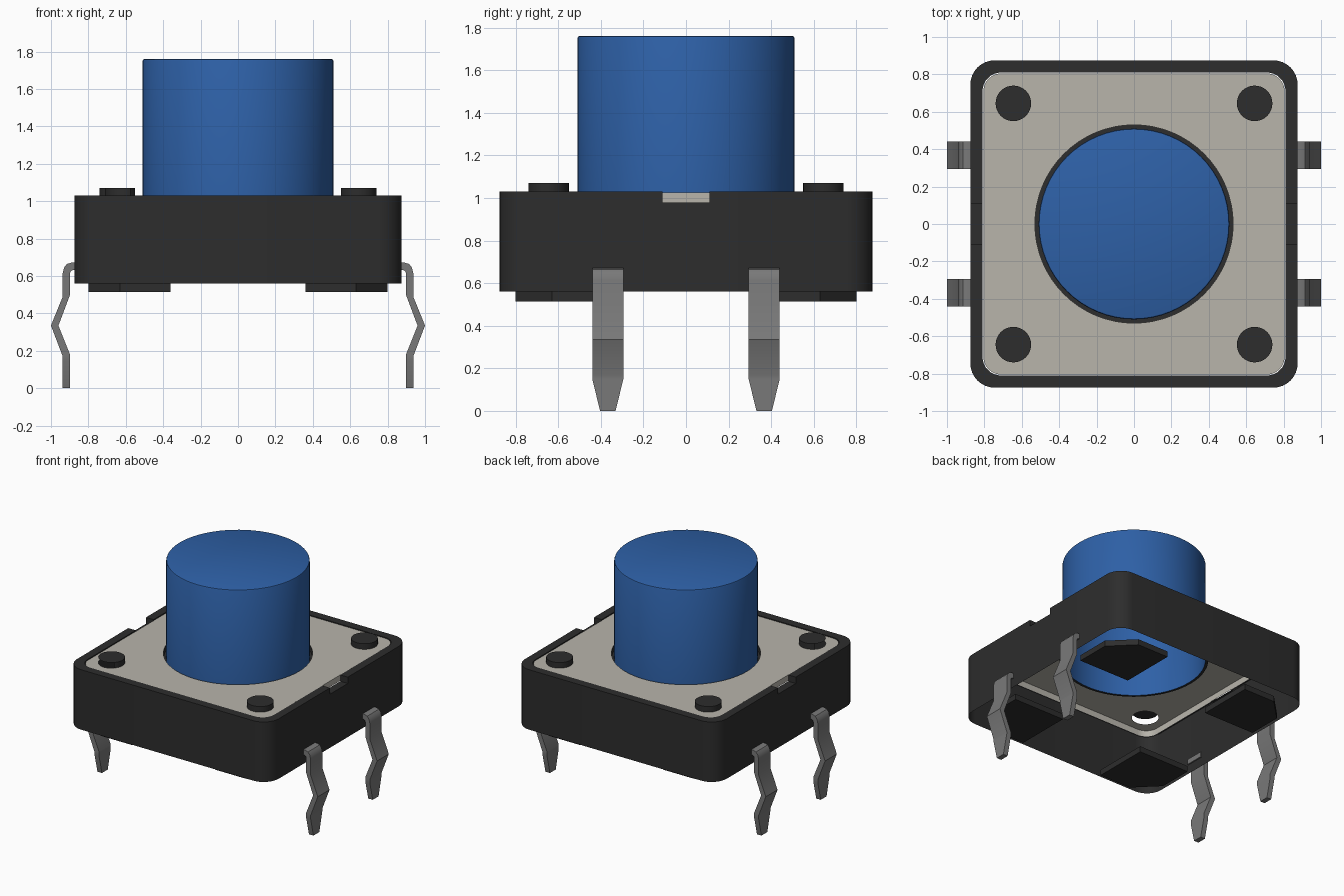
import bpy, bmesh, math
from math import cos, sin, pi

if "Cube" in bpy.data.objects:
    bpy.data.objects.remove(bpy.data.objects["Cube"], do_unlink=True)


def material(name, rgb, rough=0.6):
    m = bpy.data.materials.new(name)
    m.use_nodes = True
    m.diffuse_color = (*rgb, 1)
    b = m.node_tree.nodes["Principled BSDF"]
    b.inputs["Base Color"].default_value = (*rgb, 1)
    b.inputs["Roughness"].default_value = rough
    return m


BLACK = material("black plastic", (0.026, 0.026, 0.026))
BLUE = material("blue plastic", (0.027, 0.118, 0.386))
PLATE = material("warm grey metal", (0.48, 0.46, 0.41))
STEEL = material("grey steel", (0.19, 0.19, 0.19))

TOP, BASE, SEAT = 1.03, 0.56, 0.98      # rim, wall bottom, plate seat heights
HALF, IN = 0.875, 0.81                  # outer and inner half widths of the body
POST, POST_R = 0.645, 0.095
NOTCH = 0.11


def circle(r, z, n=64, cx=0, cy=0):
    return [(cx + r * cos(2 * pi * i / n), cy + r * sin(2 * pi * i / n), z) for i in range(n)]


def rounded_square(h, r, z, notch_z=None):
    """Rounded square loop; notch_z lowers the middle of the two x sides."""
    pts = []
    for q in range(4):
        a0 = q * pi / 2
        cx = (h - r) * (1 if q in (0, 3) else -1)
        cy = (h - r) * (1 if q < 2 else -1)
        for i in range(9):
            a = a0 + i * pi / 16
            pts.append((cx + r * cos(a), cy + r * sin(a), z))
        if notch_z is not None and q in (1, 3):
            x, s = (-h, 1) if q == 1 else (h, -1)
            pts += [(x, s * NOTCH, z), (x, s * NOTCH, notch_z),
                    (x, -s * NOTCH, notch_z), (x, -s * NOTCH, z)]
    return pts


def finish(name, bm, mat, smooth=True):
    me = bpy.data.meshes.new(name)
    bm.to_mesh(me)
    bm.free()
    me.materials.append(mat)
    ob = bpy.data.objects.new(name, me)
    bpy.context.collection.objects.link(ob)
    if smooth:
        bpy.ops.object.select_all(action='DESELECT')
        ob.select_set(True)
        bpy.context.view_layer.objects.active = ob
        bpy.ops.object.shade_smooth_by_angle(angle=math.radians(30))
    return ob


def loft(loops, cap_start=False, cap_end=False):
    """Skin counter-clockwise loops of equal length, from low to high."""
    bm = bmesh.new()
    rows = [[bm.verts.new(p) for p in lp] for lp in loops]
    n = len(rows[0])
    for a, b in zip(rows, rows[1:]):
        for i in range(n):
            j = (i + 1) % n
            bm.faces.new((a[i], a[j], b[j], b[i]))
    if cap_start:
        bm.faces.new(rows[0][::-1])
    if cap_end:
        bm.faces.new(rows[-1])
    bmesh.ops.remove_doubles(bm, verts=bm.verts, dist=1e-5)
    return bm


# Housing: open-bottomed wall, notched rim and the step that holds the plate
finish("housing", loft([
    rounded_square(HALF, 0.13, BASE, BASE),
    rounded_square(HALF, 0.13, TOP, SEAT),
    rounded_square(IN, 0.10, TOP, SEAT),
    rounded_square(IN, 0.10, SEAT - 0.005, SEAT - 0.005)]), BLACK)

# Cover plate: skirt plus a sheet pierced for the button and the posts
corners = [(sx * POST, sy * POST) for sx in (-1, 1) for sy in (-1, 1)]
skirt = [rounded_square(IN - 0.005, 0.095, z) for z in (SEAT, TOP - 0.004)]
bm = loft(skirt)
edges = [e for e in bm.edges if all(v.co.z > TOP - 0.01 for v in e.verts)]
holes = [circle(0.53, TOP - 0.004)]
holes += [circle(POST_R, TOP - 0.004, 32, x, y) for x, y in corners]
for h in holes:
    vs = [bm.verts.new(p) for p in h]
    edges += [bm.edges.new((vs[i - 1], vs[i])) for i in range(len(vs))]
fill = bmesh.ops.triangle_fill(bm, use_beauty=True, edges=edges)
for f in fill["geom"]:
    if isinstance(f, bmesh.types.BMFace):
        f.normal_update()
        if f.normal.z < 0:
            f.normal_flip()
finish("cover_plate", bm, PLATE)

# Dark collar between button and plate
finish("button_collar", loft([
    circle(0.53, TOP - 0.004), circle(0.53, SEAT), circle(0.51, SEAT)]), BLACK)

# Hollow push button with a softly rounded top edge
finish("button", loft([
    circle(0.51, SEAT), circle(0.51, 1.75), circle(0.507, 1.757),
    circle(0.50, 1.76)], cap_end=True), BLUE)

# Corner posts; the one at the front -x corner is open on its outer side
for x, y in corners:
    bm = loft([circle(POST_R, z, 32, x, y) for z in (TOP - 0.004, 1.07)], cap_end=True)
    if x < 0 and y < 0:
        bm.normal_update()
        bmesh.ops.delete(bm, geom=[f for f in bm.faces if f.normal.x + f.normal.y < -0.1],
                         context='FACES_ONLY')
    finish("corner_post", bm, BLACK)

# Feet under the four corners
FOOT = [(0.36, 0.36), (0.80, 0.36), (0.80, 0.63), (0.63, 0.80), (0.36, 0.80)]
for sx in (-1, 1):
    for sy in (-1, 1):
        pts = [(sx * x, sy * y) for x, y in FOOT][::sx * sy]
        finish("foot", loft([[(x, y, z) for x, y in pts] for z in (0.515, BASE)],
                            True, True), BLACK, False)

# Bent pins: (outer x, outer z, inner x, inner z, half width), tip to housing
PIN = [(0.937, 0.0, 0.898, 0.0, 0.036), (0.937, 0.15, 0.898, 0.15, 0.073),
       (0.937, 0.17, 0.898, 0.18, 0.073), (1.0, 0.335, 0.96, 0.335, 0.073),
       (0.937, 0.49, 0.898, 0.50, 0.073), (0.937, 0.615, 0.898, 0.615, 0.073),
       (0.930, 0.645, 0.896, 0.622, 0.073), (0.915, 0.664, 0.891, 0.628, 0.073),
       (0.890, 0.672, 0.883, 0.632, 0.073), (0.865, 0.672, 0.865, 0.632, 0.073)]
for s in (-1, 1):
    for cy in (-0.367, 0.367):
        loops = [[(s * xi, cy - w, zi), (s * xo, cy - w, zo),
                  (s * xo, cy + w, zo), (s * xi, cy + w, zi)][::s]
                 for xo, zo, xi, zi, w in PIN]
        finish("pin", loft(loops, True, True), STEEL)
